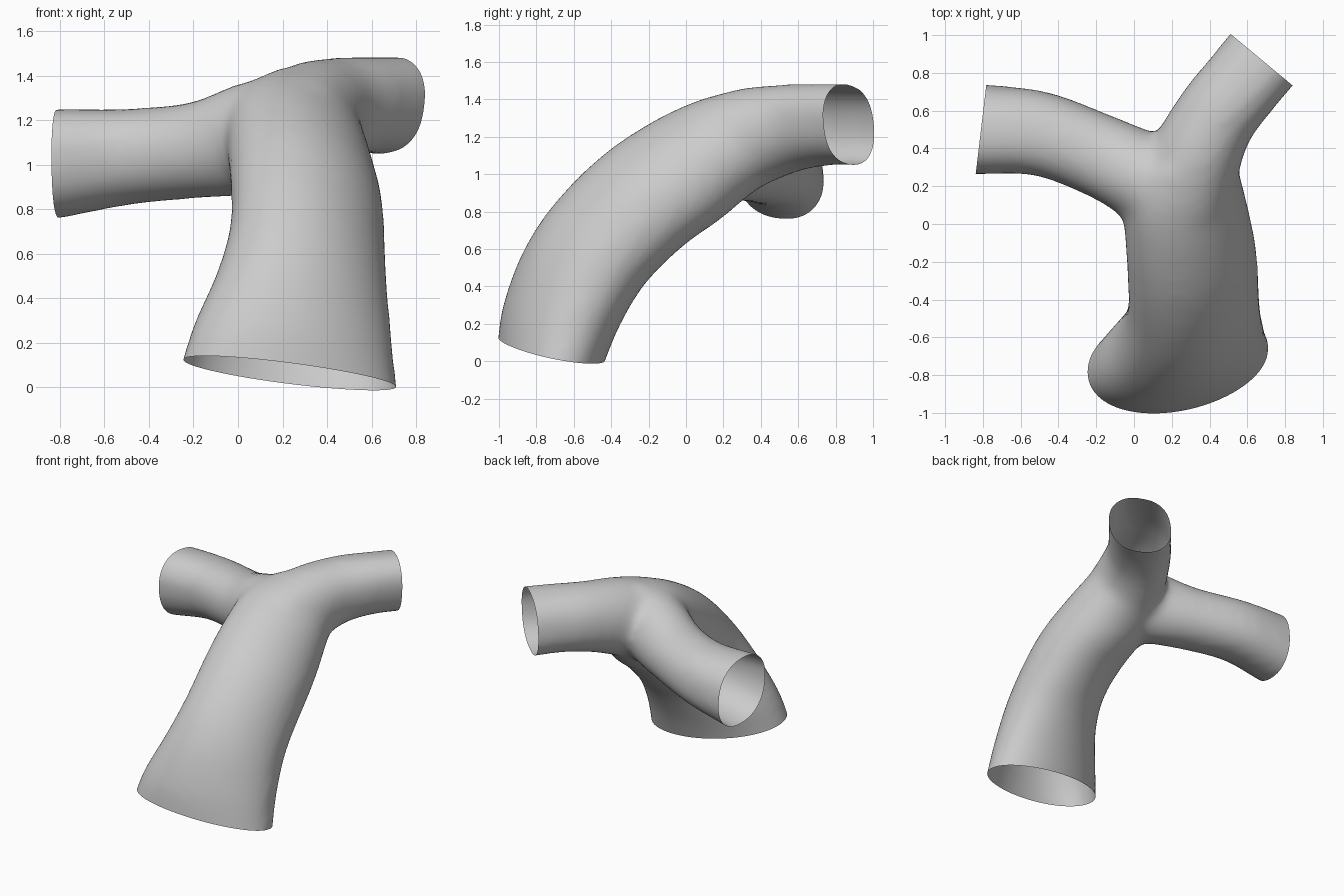
import bpy, bmesh, math
from mathutils import Vector

cube = bpy.data.objects.get("Cube")
if cube:
    bpy.data.objects.remove(cube, do_unlink=True)

SIDES = 40

grey = bpy.data.materials.new("plain grey")
grey.use_nodes = True
grey.diffuse_color = (0.6, 0.6, 0.6, 1)
grey.node_tree.nodes["Principled BSDF"].inputs["Base Color"].default_value = (0.6, 0.6, 0.6, 1)


def spline(stations, steps=5):
    """Smoothly interpolate the stations along the tube."""
    out = []
    last = len(stations) - 1
    for i in range(last):
        quad = [stations[min(max(i + k, 0), last)] for k in (-1, 0, 1, 2)]
        for s in range(steps):
            t = s / steps
            out.append([b + (c - a) * t / 2 + (a * 2 - b * 5 + c * 4 - d) * t * t / 2
                        + (b * 3 - a - c * 3 + d) * t ** 3 / 2
                        for a, b, c, d in zip(*quad)])
    return out + [stations[-1]]


def loft(name, stations):
    """Closed tube; bulge squares off one pair of opposite corners."""
    bm = bmesh.new()
    rings = []
    for c, u, v, bulge in spline(stations):
        rings.append([bm.verts.new(c + (u * math.cos(a) + v * math.sin(a))
                                   * (1 + max(0, bulge * math.sin(2 * a))))
                      for a in (math.tau * k / SIDES for k in range(SIDES))])
    for r, q in zip(rings, rings[1:]):
        for k in range(SIDES):
            j = (k + 1) % SIDES
            bm.faces.new((r[k], r[j], q[j], q[k]))
    bm.faces.new(rings[0])
    bm.faces.new(rings[-1])
    bmesh.ops.recalc_face_normals(bm, faces=bm.faces)
    mesh = bpy.data.meshes.new(name)
    bm.to_mesh(mesh)
    bm.free()
    obj = bpy.data.objects.new(name, mesh)
    bpy.context.collection.objects.link(obj)
    return obj


def trunk_station(left, right, uy, uz, ly, lz, lean):
    mid = Vector(((left + right) / 2, (uy + ly) / 2, (uz + lz) / 2))
    half = Vector((lean, (uy - ly) / 2, (uz - lz) / 2))
    wide = math.sqrt(((right - left) / 2) ** 2 - lean ** 2)
    return mid, Vector((wide, 0, 0)), half, 0.0


def branch_station(x, y, z, angle, wide, high, bulge):
    a = math.radians(angle)
    across = Vector((-math.sin(a), math.cos(a), 0))
    return Vector((x, y, z)), across * wide, Vector((0, 0, high)), bulge


# Trunk: left, right, outer edge (y, z), inner edge (y, z), sideways lean
trunk = loft("trunk", [trunk_station(*s) for s in (
    (-.33, .73, -1.01, -.08, -.5, -.18, -.13),
    (-.26, .705, -1.0, .12, -.435, .01, -.13),
    (-.2, .685, -.97, .31, -.355, .2, -.12),
    (-.09, .665, -.87, .58, -.235, .4, -.1),
    (-.03, .655, -.71, .83, -.095, .55, -.09),
    (-.03, .645, -.46, 1.085, .035, .66, -.08),
    (-.045, .61, -.2, 1.265, .18, .76, -.07),
    (-.05, .57, .05, 1.385, .31, .87, -.05),
    (.03, .53, .28, 1.445, .42, .95, -.02))])

# Back branch, and side branch that bends outwards
back = loft("back_branch", [branch_station(*s) for s in (
    (.25, .05, 1.12, 75, .24, .26, 0),
    (.31, .3, 1.18, 65, .245, .275, 0),
    (.43, .56, 1.245, 52, .215, .23, -.06),
    (.56, .73, 1.265, 50, .205, .208, -.14),
    (.675, .87, 1.265, 50, .203, .205, -.18),
    (.8, 1.02, 1.265, 50, .203, .205, -.18))])
side = loft("side_branch", [branch_station(*s) for s in (
    (.25, .1, 1.15, 135, .24, .25, 0),
    (.03, .26, 1.115, 143, .23, .25, 0),
    (-.2, .37, 1.065, 157, .215, .212, .03),
    (-.5, .48, 1.035, 169, .217, .21, .08),
    (-.81, .5, 1.005, 173, .23, .237, .12),
    (-.95, .51, .99, 173, .23, .237, .12))])

# Merge the tubes, soften the joints and restore the thickness lost by softening
for branch in (back, side):
    mod = trunk.modifiers.new("join", 'BOOLEAN')
    mod.operation = 'UNION'
    mod.solver = 'EXACT'
    mod.object = branch
remesh = trunk.modifiers.new("even skin", 'REMESH')
remesh.mode = 'VOXEL'
remesh.voxel_size = 0.025
soften = trunk.modifiers.new("soften", 'SMOOTH')
soften.factor = 0.5
soften.iterations = 32
swell = trunk.modifiers.new("swell", 'DISPLACE')
swell.mid_level = 0
swell.strength = 0.006
graph = bpy.context.evaluated_depsgraph_get()
merged = bpy.data.meshes.new_from_object(trunk.evaluated_get(graph))
for obj in (trunk, back, side):
    bpy.data.objects.remove(obj, do_unlink=True)

# Slice the three ends open
bm = bmesh.new()
bm.from_mesh(merged)
for point, normal in (((.15, -1, .12), (-.105, -.17, -1)),
                      ((.675, .87, 1.26), (.64, .77, 0)),
                      ((-.81, .5, 1.0), (-.993, .118, 0))):
    bmesh.ops.bisect_plane(bm, geom=bm.verts[:] + bm.edges[:] + bm.faces[:],
                           plane_co=point, plane_no=normal, clear_outer=True)
bm.to_mesh(merged)
bm.free()

pipe = bpy.data.objects.new("forked_tube", merged)
bpy.context.collection.objects.link(pipe)
merged.materials.clear()
merged.materials.append(grey)
bpy.ops.object.select_all(action='DESELECT')
pipe.select_set(True)
bpy.context.view_layer.objects.active = pipe
bpy.ops.object.shade_smooth_by_angle(angle=math.radians(40))
